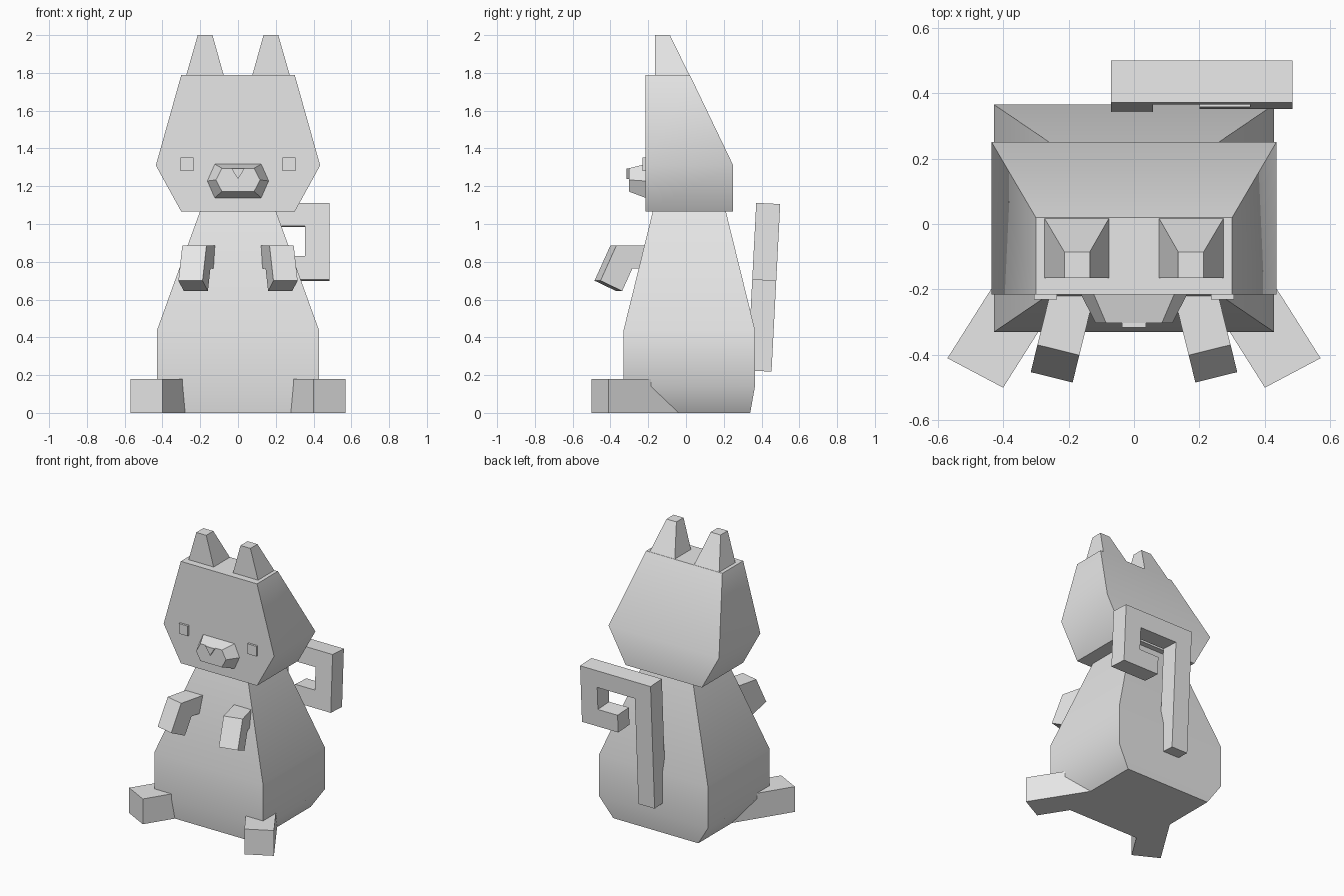
import bpy, bmesh, math
from mathutils import Vector

cube = bpy.data.objects.get("Cube")
if cube:
    bpy.data.objects.remove(cube, do_unlink=True)

grey = bpy.data.materials.new("plain_grey")
grey.use_nodes = True
grey.diffuse_color = (0.8, 0.8, 0.8, 1)
grey.node_tree.nodes["Principled BSDF"].inputs["Base Color"].default_value = (0.8, 0.8, 0.8, 1)


def loft(name, rings, mirror=False, smooth=False):
    """Skin a closed solid through rings with equal point counts."""
    bm = bmesh.new()
    loops = [[bm.verts.new(p) for p in ring] for ring in rings]
    n = len(loops[0])
    for a, b in zip(loops, loops[1:]):
        for i in range(n):
            j = (i + 1) % n
            bm.faces.new((a[i], a[j], b[j], b[i]))
    bm.faces.new(loops[0])
    bm.faces.new(loops[-1])
    bmesh.ops.recalc_face_normals(bm, faces=bm.faces)
    mesh = bpy.data.meshes.new(name)
    bm.to_mesh(mesh)
    bm.free()
    mesh.materials.append(grey)
    obj = bpy.data.objects.new(name, mesh)
    bpy.context.collection.objects.link(obj)
    if mirror:
        obj.modifiers.new("Mirror", 'MIRROR')
    if smooth:
        bpy.ops.object.select_all(action='DESELECT')
        obj.select_set(True)
        bpy.context.view_layer.objects.active = obj
        bpy.ops.object.shade_smooth_by_angle(angle=math.radians(50))
    return obj


def rect(x0, x1, y0, y1, z):
    return [(x0, y0, z), (x1, y0, z), (x1, y1, z), (x0, y1, z)]


def slab(half, y0, y1, z):
    return rect(-half, half, y0, y1, z)


# Pear-shaped body
loft("body", [slab(0.335, -0.31, 0.34, 0), slab(0.428, -0.33, 0.365, 0.14),
              slab(0.428, -0.33, 0.365, 0.44), slab(0.2, -0.175, 0.21, 1.07)], smooth=True)

# Head with flat face and sloping back
loft("head", [slab(0.3, -0.215, 0.25, 1.065), slab(0.435, -0.215, 0.25, 1.31),
              slab(0.3, -0.215, 0.02, 1.79)], smooth=True)

# Ears and eyes
loft("ears", [rect(0.075, 0.275, -0.165, 0.02, 1.785),
              rect(0.135, 0.213, -0.165, -0.085, 2.0)], mirror=True)
loft("eyes", [rect(0.235, 0.305, -0.23, -0.21, 1.28),
              rect(0.235, 0.305, -0.23, -0.21, 1.352)], mirror=True)


# Hexagonal muzzle
def hexagon(y, mid, end, low, high):
    z = (low + high) / 2
    return [(-mid, y, z), (-end, y, high), (end, y, high),
            (mid, y, z), (end, y, low), (-end, y, low)]


loft("muzzle", [hexagon(-0.21, 0.165, 0.125, 1.137, 1.318),
                hexagon(-0.303, 0.117, 0.085, 1.172, 1.295)])

# Triangular nose
loft("nose", [[(-0.036, y, 1.295), (0.036, y, 1.295), (0, y, 1.238)]
              for y in (-0.285, -0.316)])

# Bent arms: a side profile swept sideways and splayed outward
forward = Vector((0.24, -0.97, 0))
across = Vector((0.97, 0.24, 0)) * 0.066
elbow = Vector((0.231, -0.385, 0))
profile = [(0, 0.885), (0.086, 0.70), (-0.032, 0.645),
           (-0.088, 0.765), (-0.28, 0.765), (-0.28, 0.885)]
loft("arms", [[elbow + forward * d + across * side + Vector((0, 0, z)) for d, z in profile]
              for side in (-1, 1)], mirror=True)

# Splayed feet
toe_out, toe_in = Vector((0.57, -0.41, 0)), Vector((0.40, -0.50, 0))
back = Vector((-0.534, 0.845, 0)) * 0.5
loft("feet", [[p + Vector((0, 0, z)) for p in (toe_out, toe_in, toe_in + back, toe_out + back)]
              for z in (0, 0.18)], mirror=True)

# Curled square tail, leaning back slightly
outline = [(-0.07, 0.225), (0.058, 0.225), (0.058, 0.99), (0.355, 0.99), (0.355, 0.83),
           (0.2, 0.83), (0.2, 0.705), (0.485, 0.705), (0.485, 1.112), (-0.07, 1.112)]
lean = 0.052
loft("tail", [[(x, 0.314 + t + lean * z, z - lean * t) for x, z in outline]
              for t in (0, 0.127)])
